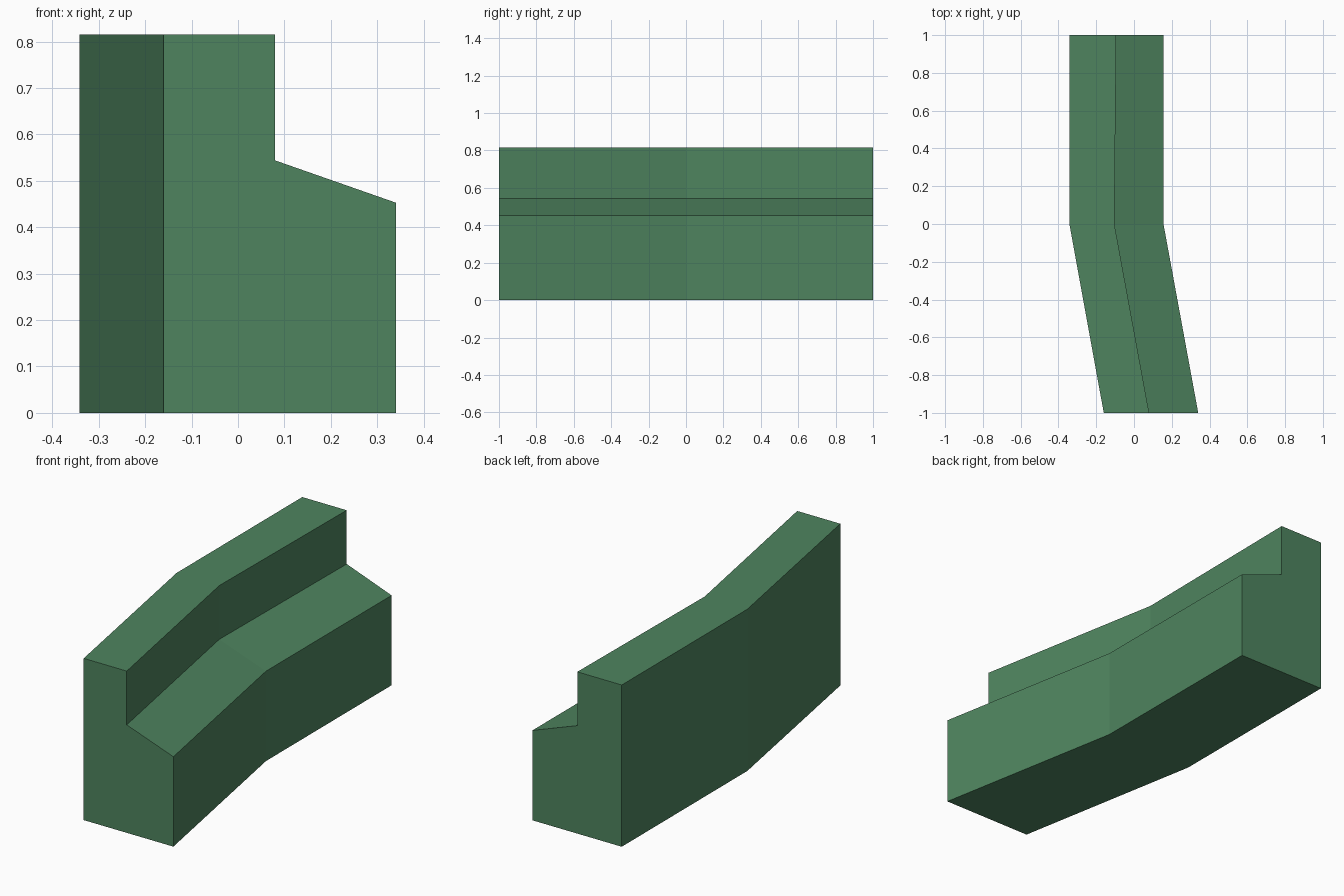
import bpy, bmesh

if "Cube" in bpy.data.objects:
    bpy.data.objects.remove(bpy.data.objects["Cube"])

# Single flat green
mat = bpy.data.materials.new("muted green")
mat.diffuse_color = (0.077, 0.231, 0.114, 1.0)
mat.use_nodes = True
mat.node_tree.nodes["Principled BSDF"].inputs["Base Color"].default_value = mat.diffuse_color

# Stations along the kerb: y, left x, step x, right x
stations = [(-1.0, -0.16, 0.08, 0.34),
            (0.0, -0.342, -0.104, 0.156),
            (1.0, -0.342, -0.094, 0.156)]
TOP, STEP, LIP = 0.815, 0.544, 0.453

bm = bmesh.new()
rings = []
for y, left, step, right in stations:
    profile = [(left, 0), (right, 0), (right, LIP), (step, STEP), (step, TOP), (left, TOP)]
    rings.append([bm.verts.new((x, y, z)) for x, z in profile])

# Side walls between neighbouring stations
for a, b in zip(rings, rings[1:]):
    for i in range(len(a)):
        j = (i + 1) % len(a)
        bm.faces.new((a[i], a[j], b[j], b[i]))

# End caps
bm.faces.new(rings[0])
bm.faces.new(rings[-1][::-1])
bmesh.ops.recalc_face_normals(bm, faces=bm.faces[:])

mesh = bpy.data.meshes.new("bent_stepped_block")
bm.to_mesh(mesh)
bm.free()
mesh.materials.append(mat)
block = bpy.data.objects.new("bent_stepped_block", mesh)
bpy.context.collection.objects.link(block)
